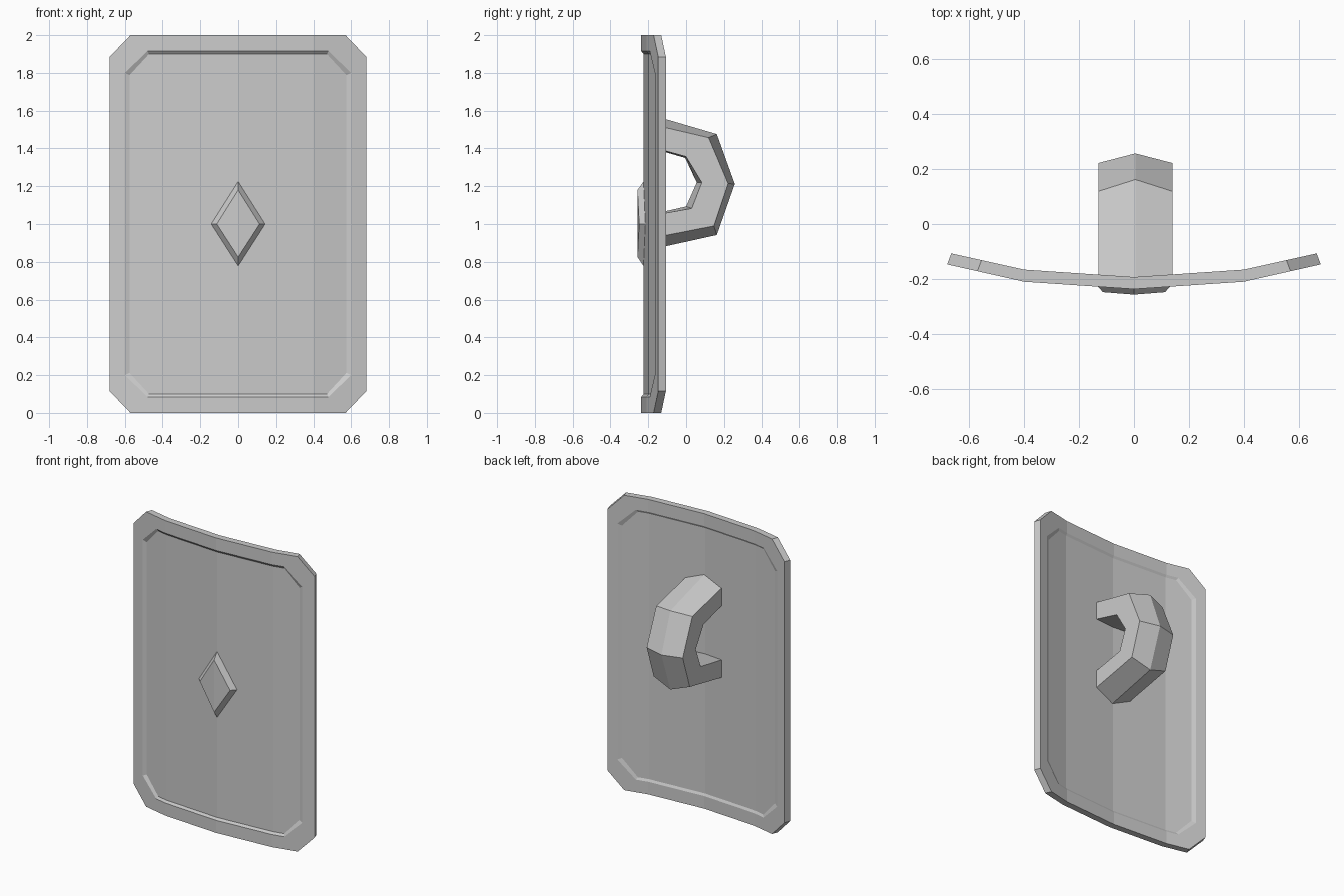
import bpy, bmesh

if "Cube" in bpy.data.objects:
    bpy.data.objects.remove(bpy.data.objects["Cube"])


def finish(name, bm):
    bmesh.ops.recalc_face_normals(bm, faces=bm.faces[:])
    me = bpy.data.meshes.new(name)
    bm.to_mesh(me)
    bm.free()
    ob = bpy.data.objects.new(name, me)
    bpy.context.collection.objects.link(ob)
    return ob


def bridge(bm, a, b):
    n = len(a)
    for i in range(n):
        j = (i + 1) % n
        bm.faces.new((a[i], a[j], b[j], b[i]))


def bent(x, curve):
    # height of a symmetric piecewise-linear curve at x
    x = abs(x)
    (x0, y0), (x1, y1), (x2, y2) = curve
    if x <= x1:
        return y0 + (y1 - y0) * (x - x0) / (x1 - x0)
    return y1 + (y2 - y1) * (x - x1) / (x2 - x1)


FRONT = ((0, -0.237), (0.4, -0.21), (0.68, -0.147))
BACK = ((0, -0.193), (0.4, -0.166), (0.665, -0.107))


# Curved shield plate: chamfered outline with a sunken panel on both faces
def outline(bm, w, top, cx, cz, curve, depth=0.0):
    upper = [(x, top) for x in (-cx, -0.4, 0, 0.4, cx)]
    pts = upper + [(w, top - cz), (w, 2 - top + cz)]
    pts += [(-x, 2 - z) for x, z in pts]
    return [bm.verts.new((x, bent(x, curve) + depth, z)) for x, z in pts]


def panel(bm, curve, w, depth):
    rim = outline(bm, w, 2.0, w - 0.11, 0.115, curve)
    lip = outline(bm, 0.6, 1.915, 0.48, 0.115, curve)
    floor = outline(bm, 0.575, 1.9, 0.472, 0.112, curve, depth)
    bridge(bm, rim, lip)
    bridge(bm, lip, floor)
    v = floor
    bm.faces.new((v[1], v[2], v[9], v[10]))
    bm.faces.new((v[2], v[3], v[8], v[9]))
    bm.faces.new(v[3:9])
    bm.faces.new(v[10:14] + v[0:2])
    return rim


bm = bmesh.new()
bridge(bm, panel(bm, FRONT, 0.68, 0.012), panel(bm, BACK, 0.665, -0.008))
finish("shield_plate", bm)

# Raised diamond emblem following the bend of the plate
bm = bmesh.new()
base = [bm.verts.new(p) for p in ((0, -0.218, 1.235), (0.147, -0.21, 1.0),
                                  (0, -0.218, 0.768), (-0.147, -0.21, 1.0))]
face = [bm.verts.new(p) for p in ((0, -0.257, 1.18), (0.113, -0.248, 1.0),
                                  (0, -0.257, 0.825), (-0.113, -0.248, 1.0))]
bridge(bm, base, face)
for v in (base, face):
    bm.faces.new(v[:3])
    bm.faces.new((v[2], v[3], v[0]))
finish("diamond_emblem", bm)

# Faceted grip: six-sided section swept through five stations
outer_ridge = [(-0.21, 1.585), (0.162, 1.476), (0.257, 1.212), (0.162, 0.942), (-0.21, 0.86)]
outer_side = [(-0.21, 1.534), (0.119, 1.457), (0.222, 1.214), (0.147, 0.99), (-0.21, 0.92)]
inner_side = [(-0.21, 1.415), (0.0, 1.357), (0.083, 1.22), (0.03, 1.083), (-0.21, 1.04)]
inner_ridge = [(-0.21, 1.41), (-0.005, 1.35), (0.056, 1.22), (0.0, 1.093), (-0.21, 1.045)]
bm = bmesh.new()
rings = []
for o, s, t, i in zip(outer_ridge, outer_side, inner_side, inner_ridge):
    section = [(0.005, o), (0.14, s), (0.14, t), (0.005, i), (-0.13, t), (-0.13, s)]
    rings.append([bm.verts.new((x, *p)) for x, p in section])
for a, b in zip(rings, rings[1:]):
    bridge(bm, a, b)
bm.faces.new(rings[0])
bm.faces.new(rings[-1])
finish("grip", bm)
